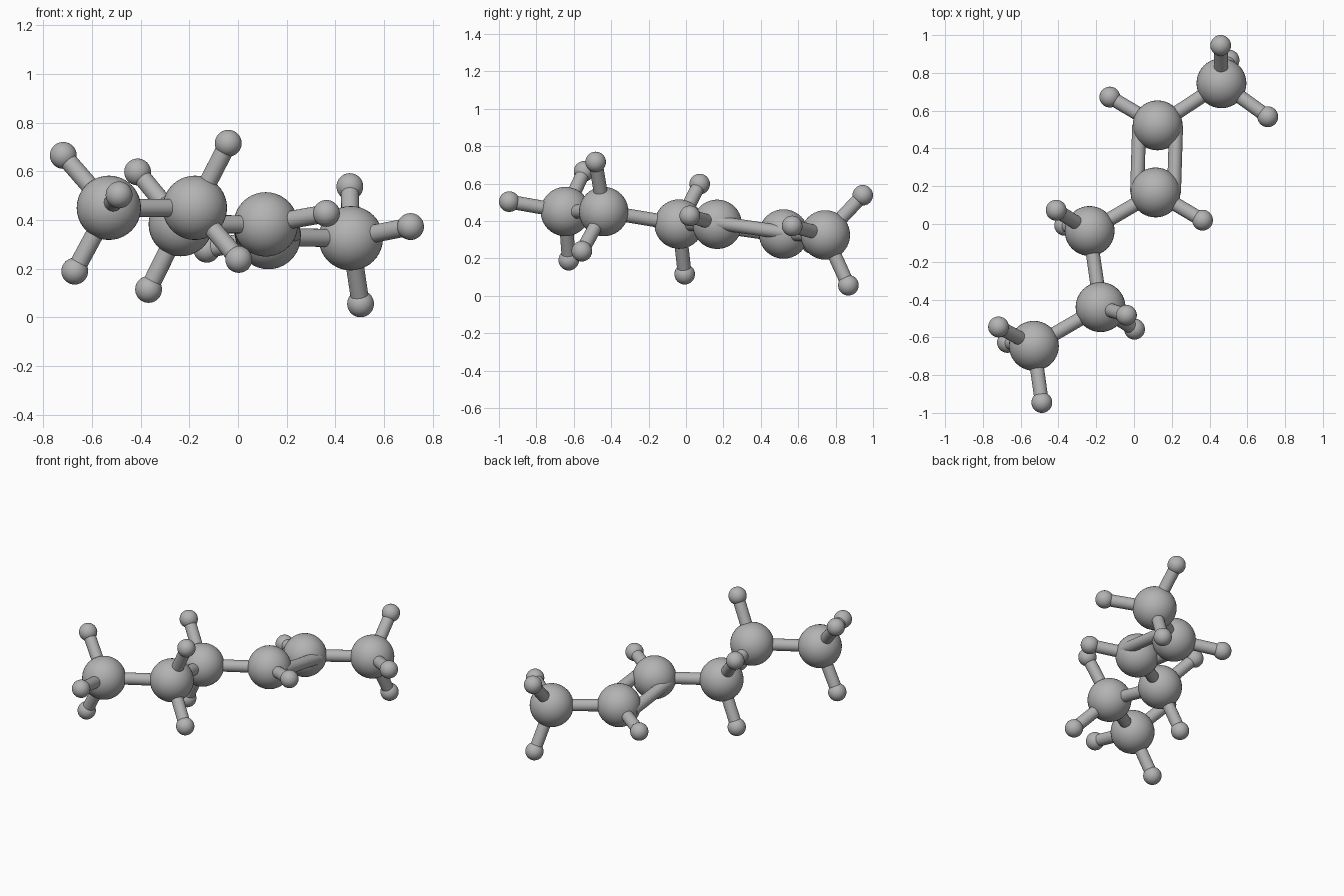
import bpy
from mathutils import Vector

cube = bpy.data.objects.get("Cube")
if cube:
    bpy.data.objects.remove(cube, do_unlink=True)

grey = bpy.data.materials.new("mid_grey")
grey.use_nodes = True
grey.diffuse_color = (0.45, 0.45, 0.45, 1)
grey.node_tree.nodes["Principled BSDF"].inputs["Base Color"].default_value = (0.45, 0.45, 0.45, 1)

BIG, SMALL, ROD = 0.132, 0.055, 0.037


def finish(name):
    obj = bpy.context.object
    obj.name = name
    obj.data.materials.append(grey)
    bpy.ops.object.shade_smooth_by_angle()


def ball(name, centre, radius):
    bpy.ops.mesh.primitive_uv_sphere_add(segments=40, ring_count=20, radius=radius, location=centre)
    finish(name)


def rod(name, a, b):
    a, b = Vector(a), Vector(b)
    bpy.ops.mesh.primitive_cylinder_add(vertices=24, radius=ROD, depth=(b - a).length,
                                        location=(a + b) / 2)
    bpy.context.object.rotation_euler = (b - a).to_track_quat("Z", "Y").to_euler()
    finish(name)


# Chain of large balls, each with the small balls attached to it
chain = [
    ((-0.53, -0.645, 0.45), [(-0.717, -0.545, 0.665), (-0.67, -0.627, 0.19), (-0.488, -0.945, 0.503)]),
    ((-0.177, -0.44, 0.45), [(-0.04, -0.483, 0.715), (0.003, -0.557, 0.238)]),
    ((-0.235, -0.037, 0.383), [(-0.412, 0.073, 0.597), (-0.367, -0.007, 0.115)]),
    ((0.114, 0.167, 0.382), [(0.363, 0.02, 0.427)]),
    ((0.125, 0.522, 0.33), [(-0.128, 0.672, 0.28)]),
    ((0.463, 0.745, 0.325), [(0.708, 0.568, 0.373), (0.459, 0.945, 0.537), (0.503, 0.868, 0.056)]),
]

for i, (centre, branches) in enumerate(chain, 1):
    ball(f"large_ball_{i}", centre, BIG)
    for j, tip in enumerate(branches, 1):
        ball(f"small_ball_{i}_{j}", tip, SMALL)
        rod(f"branch_rod_{i}_{j}", centre, tip)

# Rods along the chain; the fourth link is a pair of parallel rods
points = [Vector(c) for c, _ in chain]
for i in range(len(points) - 1):
    a, b = points[i], points[i + 1]
    if i == 3:
        along = (b - a).normalized()
        side = a - points[i - 1]
        side = (side - along * side.dot(along)).normalized() * 0.098
        rod("double_rod_left", a + side, b + side)
        rod("double_rod_right", a - side, b - side)
    else:
        rod(f"chain_rod_{i + 1}", a, b)
